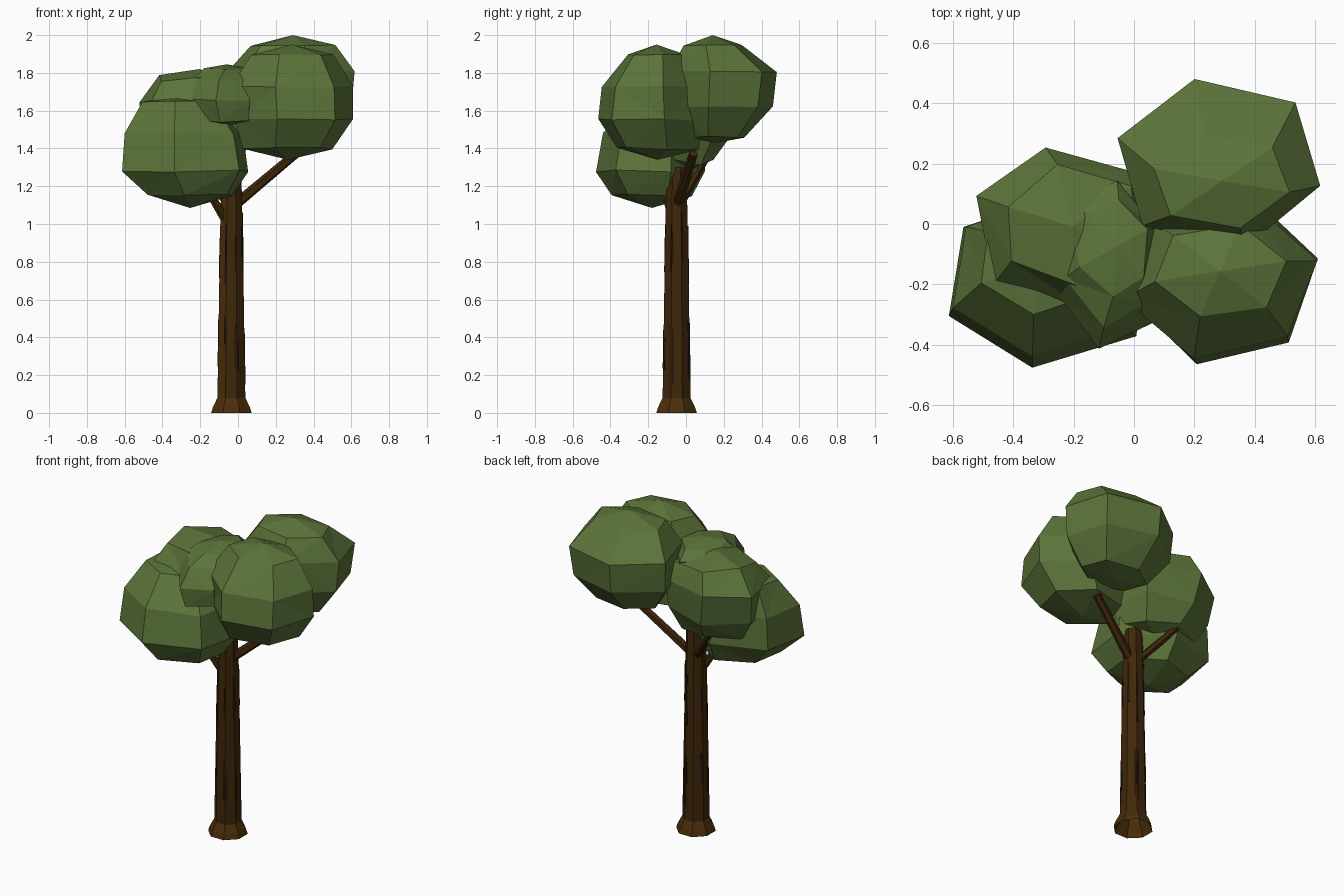
import bpy, bmesh, math, random
from mathutils import Vector, Matrix

if "Cube" in bpy.data.objects:
    bpy.data.objects.remove(bpy.data.objects["Cube"], do_unlink=True)


def material(name, colour):
    mat = bpy.data.materials.new(name)
    mat.use_nodes = True
    mat.diffuse_color = (*colour, 1)
    bsdf = mat.node_tree.nodes["Principled BSDF"]
    bsdf.inputs["Base Color"].default_value = (*colour, 1)
    bsdf.inputs["Roughness"].default_value = 0.9
    return mat


leaf = material("leaf_green", (0.107, 0.175, 0.042))
bark = material("bark_brown", (0.049, 0.02, 0.003))
warm = material("warm_bark", (0.068, 0.027, 0.003))
dark = material("dark_bark", (0.016, 0.007, 0.003))


def finish(name, bm, *mats):
    bmesh.ops.recalc_face_normals(bm, faces=bm.faces)
    mesh = bpy.data.meshes.new(name)
    bm.to_mesh(mesh)
    bm.free()
    for mat in mats:
        mesh.materials.append(mat)
    obj = bpy.data.objects.new(name, mesh)
    bpy.context.collection.objects.link(obj)


def bridge(bm, rings):
    for low, high in zip(rings, rings[1:]):
        for i in range(len(low)):
            j = (i + 1) % len(low)
            bm.faces.new((low[i], low[j], high[j], high[i]))


# Trunk: eight-sided profile with a flared, open foot
CENTRE = Vector((-0.035, -0.05, 0))
SIDES = 8
profile = [(0.116, 0), (0.106, 0.03), (0.08, 0.08), (0.066, 0.9), (0.057, 1.285), (0.052, 1.3)]
bm = bmesh.new()
rings = []
for radius, z in profile:
    angles = [(i + 0.5) * math.tau / SIDES for i in range(SIDES)]
    rings.append([bm.verts.new(CENTRE + Vector((radius * math.cos(a), radius * math.sin(a), z)))
                  for a in angles])
bridge(bm, rings)
bm.faces.new(rings[-1])
# The foot and one side are warmer in tone
for face in bm.faces:
    middle = face.calc_center_median() - CENTRE
    if middle.z < 0.08 or (middle.x < -0.02 and middle.y < -0.02):
        face.material_index = 1
finish("trunk", bm, bark, warm)

# Bark cracks: thin dark strips on the trunk sides
random.seed(4)
bm = bmesh.new()
for side in range(SIDES):
    for z in (0.35, 0.88):
        z += random.uniform(-0.1, 0.1)
        apothem = 0.074 - 0.0155 * (z - 0.08)
        across = random.choice((-0.02, 0.02))
        size = Matrix.Diagonal((0.004, 0.009, random.uniform(0.15, 0.35), 1))
        place = (Matrix.Translation(CENTRE + Vector((0, 0, z)))
                 @ Matrix.Rotation(side * math.tau / SIDES, 4, "Z")
                 @ Matrix.Translation((apothem, across, 0))
                 @ Matrix.Rotation(-0.0155, 4, "Y"))
        bmesh.ops.create_cube(bm, size=1, matrix=place @ size)
finish("bark_cracks", bm, dark)


# Branches: tapered six-sided limbs
def branch(name, start, end, radius):
    start, end = Vector(start), Vector(end)
    axis = end - start
    turn = axis.to_track_quat("Z", "Y").to_matrix().to_4x4()
    bm = bmesh.new()
    bmesh.ops.create_cone(bm, cap_ends=True, segments=6, radius1=radius, radius2=radius * 0.85,
                          depth=axis.length, matrix=Matrix.Translation((start + end) / 2) @ turn)
    finish(name, bm, bark)


branch("left_branch", (-0.03, -0.05, 1.09), (0.31, 0.04, 1.375), 0.028)
branch("back_branch", (-0.04, -0.04, 1.09), (-0.24, 0.1, 1.34), 0.024)
branch("right_branch", (-0.05, -0.06, 0.99), (-0.2, -0.13, 1.25), 0.024)


# Foliage: faceted six-sided clumps; each ring is height, x range, y range
def clump(name, turn, jitter, bottom, rows, top):
    random.seed(name)
    bm = bmesh.new()
    angles = [math.radians(turn + 60 * i) for i in range(6)]
    reach_x = max(abs(math.cos(a)) for a in angles)
    reach_y = max(abs(math.sin(a)) for a in angles)
    rings = []
    for z, x0, x1, y0, y1 in rows:
        ring = []
        for a in angles:
            x = (x0 + x1) / 2 + (x1 - x0) / 2 * math.cos(a) / reach_x
            y = (y0 + y1) / 2 + (y1 - y0) / 2 * math.sin(a) / reach_y
            wobble = Vector([random.uniform(-jitter, jitter) for _ in range(3)])
            ring.append(bm.verts.new(Vector((x, y, z)) + wobble))
        rings.append(ring)
    bridge(bm, rings)
    for ring, z in ((rings[0], bottom), (rings[-1], top)):
        middle = sum((v.co for v in ring), Vector()) / len(ring)
        tip = bm.verts.new((middle.x, middle.y, z))
        for i in range(len(ring)):
            bm.faces.new((ring[i - 1], ring[i], tip))
    bmesh.ops.triangulate(bm, faces=bm.faces[:])
    finish(name, bm, leaf)


clump("foliage_right_low", 22, 0.007, 1.085,
      [(1.15, -0.48, -0.03, -0.39, 0.03), (1.28, -0.62, 0.055, -0.48, 0.1),
       (1.48, -0.605, 0.02, -0.44, 0.09), (1.65, -0.51, -0.1, -0.3, 0.04)], 1.68)
clump("foliage_left_front", 13, 0.007, 1.34,
      [(1.4, 0.03, 0.5, -0.37, 0.06), (1.55, -0.01, 0.61, -0.46, 0.09),
       (1.73, -0.03, 0.61, -0.44, 0.07), (1.9, 0.07, 0.51, -0.31, 0)], 1.95)
clump("foliage_left_back", 44, 0.006, 1.43,
      [(1.46, 0.07, 0.49, 0.01, 0.31), (1.62, -0.04, 0.605, -0.07, 0.46),
       (1.81, -0.05, 0.615, -0.08, 0.485), (1.945, 0.07, 0.52, -0.01, 0.3)], 2)
clump("foliage_right_back", 40, 0.02, 1.27,
      [(1.33, -0.41, 0.02, -0.16, 0.13), (1.45, -0.51, 0.06, -0.28, 0.21),
       (1.63, -0.52, 0.08, -0.29, 0.25), (1.77, -0.43, 0.03, -0.2, 0.19)], 1.82)
clump("foliage_middle", 20, 0.012, 1.52,
      [(1.54, -0.21, 0.08, -0.4, 0.05), (1.65, -0.24, 0.085, -0.42, 0.13),
       (1.76, -0.24, 0.075, -0.35, 0.14), (1.825, -0.17, 0.05, -0.24, 0.08)], 1.845)
